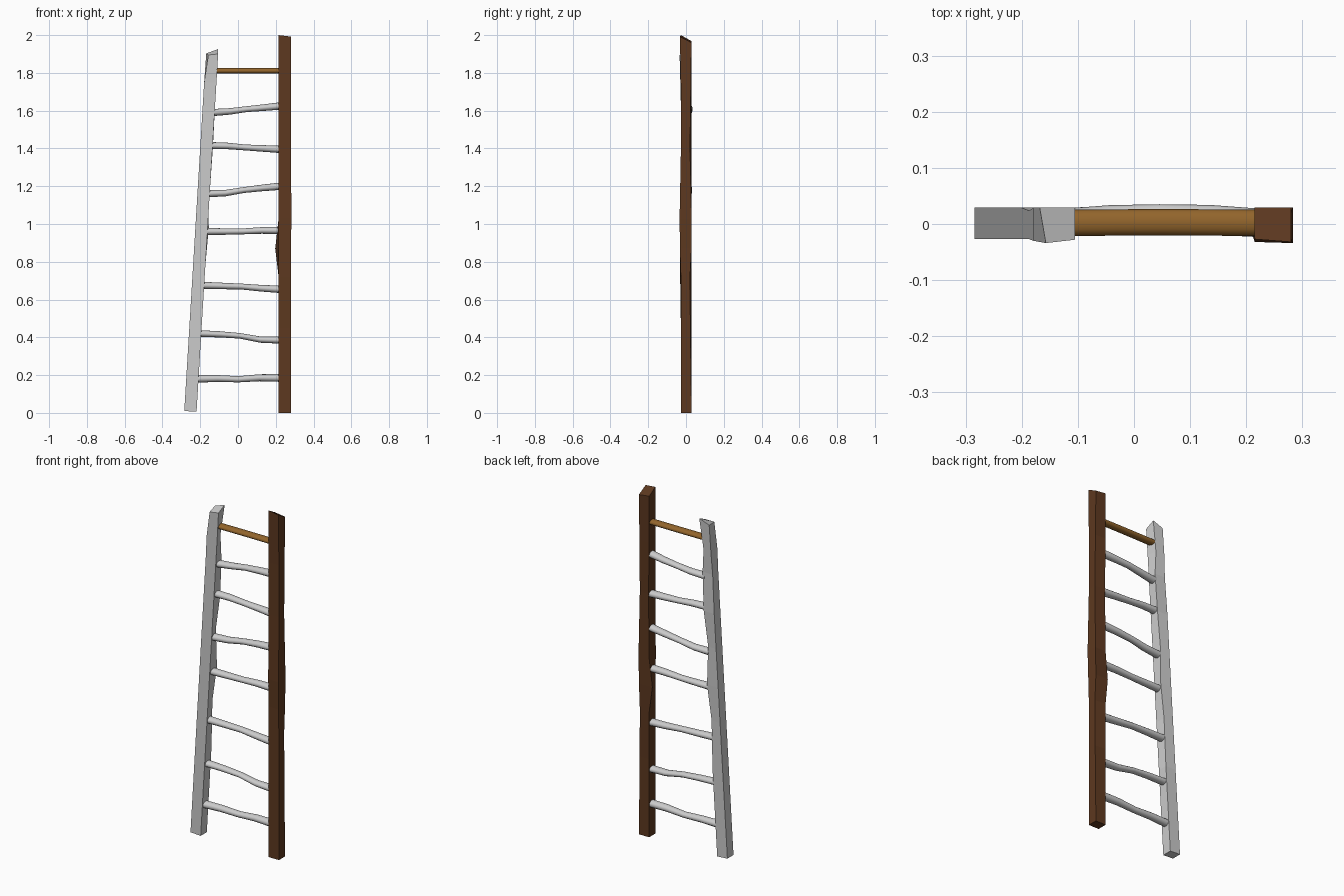
import bpy, bmesh, math

if "Cube" in bpy.data.objects:
    bpy.data.objects.remove(bpy.data.objects["Cube"])


def material(name, rgb):
    m = bpy.data.materials.new(name)
    m.diffuse_color = (*rgb, 1)
    m.use_nodes = True
    m.node_tree.nodes["Principled BSDF"].inputs["Base Color"].default_value = m.diffuse_color
    return m


def loft(name, rings, mat=None, smooth=False):
    """Skin a list of equal-length point rings and cap both ends."""
    bm = bmesh.new()
    loops = [[bm.verts.new(p) for p in r] for r in rings]
    n = len(loops[0])
    for a, b in zip(loops, loops[1:]):
        for i in range(n):
            j = (i + 1) % n
            bm.faces.new((a[i], a[j], b[j], b[i]))
    bm.faces.new(loops[0][::-1])
    bm.faces.new(loops[-1])
    bmesh.ops.recalc_face_normals(bm, faces=bm.faces)
    me = bpy.data.meshes.new(name)
    bm.to_mesh(me)
    bm.free()
    ob = bpy.data.objects.new(name, me)
    bpy.context.collection.objects.link(ob)
    if mat:
        me.materials.append(mat)
    if smooth:
        bpy.ops.object.select_all(action='DESELECT')
        ob.select_set(True)
        bpy.context.view_layer.objects.active = ob
        bpy.ops.object.shade_smooth_by_angle(angle=math.radians(50))
    return ob


CORNERS = ((-.0325, -.027), (.0325, -.027), (.0325, .029), (-.0325, .029))


def rail(name, axis, levels, tweaks, mat=None):
    """Square post; tweaks[(level, corner)] nudges single corners."""
    rings = []
    for k, z in enumerate(levels):
        ring = []
        for c, (x, y) in enumerate(CORNERS):
            dx, dy, dz = tweaks.get((k, c), (0, 0, 0))
            ring.append((axis(z) + x + dx, y + dy, z + dz))
        rings.append(ring)
    return loft(name, rings, mat)


dark_wood = material("dark_wood", (.11, .04, .014))
light_wood = material("light_wood", (.29, .13, .025))

# upright rail, chipped on its inner back edge, with a sloping top
rail("right_rail", lambda z: .2475, (0, .45, .72, .87, 1.03, 1.4, 1.7, 1.98), {
    (1, 2): (0, -.006, 0), (2, 0): (0, -.004, 0), (2, 2): (0, -.008, 0),
    (3, 3): (-.018, -.004, 0), (3, 1): (0, -.005, 0),
    (4, 1): (.003, -.007, 0), (4, 0): (0, -.005, 0), (4, 2): (.003, 0, 0),
    (5, 2): (0, -.008, 0), (5, 3): (.004, 0, 0), (6, 2): (0, -.004, 0),
    (7, 0): (0, 0, .02), (7, 1): (0, -.005, .012),
    (7, 2): (0, 0, -.02), (7, 3): (0, 0, -.012)}, dark_wood)

# leaning rail with a worn inner back edge and a split top corner
rail("left_rail", lambda z: -.2525 + .0605 * z,
     (.01, .5, .78, .98, 1.2, 1.4, 1.62, 1.75, 1.9), {
    (0, 1): (0, 0, -.004), (0, 2): (0, 0, -.004),
    (2, 2): (-.008, -.004, 0), (3, 2): (.006, 0, 0),
    (4, 2): (-.01, -.006, 0), (5, 2): (.002, 0, 0), (6, 2): (0, -.006, 0),
    (7, 2): (-.014, -.006, 0), (7, 0): (0, -.003, 0), (6, 3): (0, -.005, 0),
    (8, 0): (.013, -.007, -.005), (8, 1): (0, -.001, 0),
    (8, 2): (0, 0, .026), (8, 3): (.002, 0, .003)})

# rungs: heights at five stations, middle y shift, vertical radius
RUNGS = [((.18, .182, .178, .186, .185), .004, .019),
         ((.42, .416, .408, .388, .385), .004, .017),
         ((.675, .672, .669, .66, .654), .006, .018),
         ((.96, .96, .961, .966, .966), .003, .018),
         ((1.16, 1.164, 1.18, 1.191, 1.2), .01, .018),
         ((1.415, 1.413, 1.405, 1.4, 1.395), .005, .018),
         ((1.59, 1.596, 1.608, 1.616, 1.625), .013, .018),
         ((1.811, 1.811, 1.811, 1.811, 1.811), .001, .015)]
SWELL = (1.05, .95, .86, .97, 1.08)
SIDES = 12
for n, (heights, bow, rz) in enumerate(RUNGS):
    top = n == len(RUNGS) - 1
    x0, x1 = -.23 + .0605 * heights[0], .225
    rings = []
    for k, z in enumerate(heights):
        f = k / 4
        s = 1 if top else SWELL[k]
        y = .002 + bow * math.sin(math.pi * f)
        rings.append([(x0 + (x1 - x0) * f,
                       y + .0235 * s * math.cos(math.tau * i / SIDES),
                       z + rz * s * math.sin(math.tau * i / SIDES))
                      for i in range(SIDES)])
    loft("top_rung" if top else f"rung_{n + 1}", rings,
         light_wood if top else None, True)
